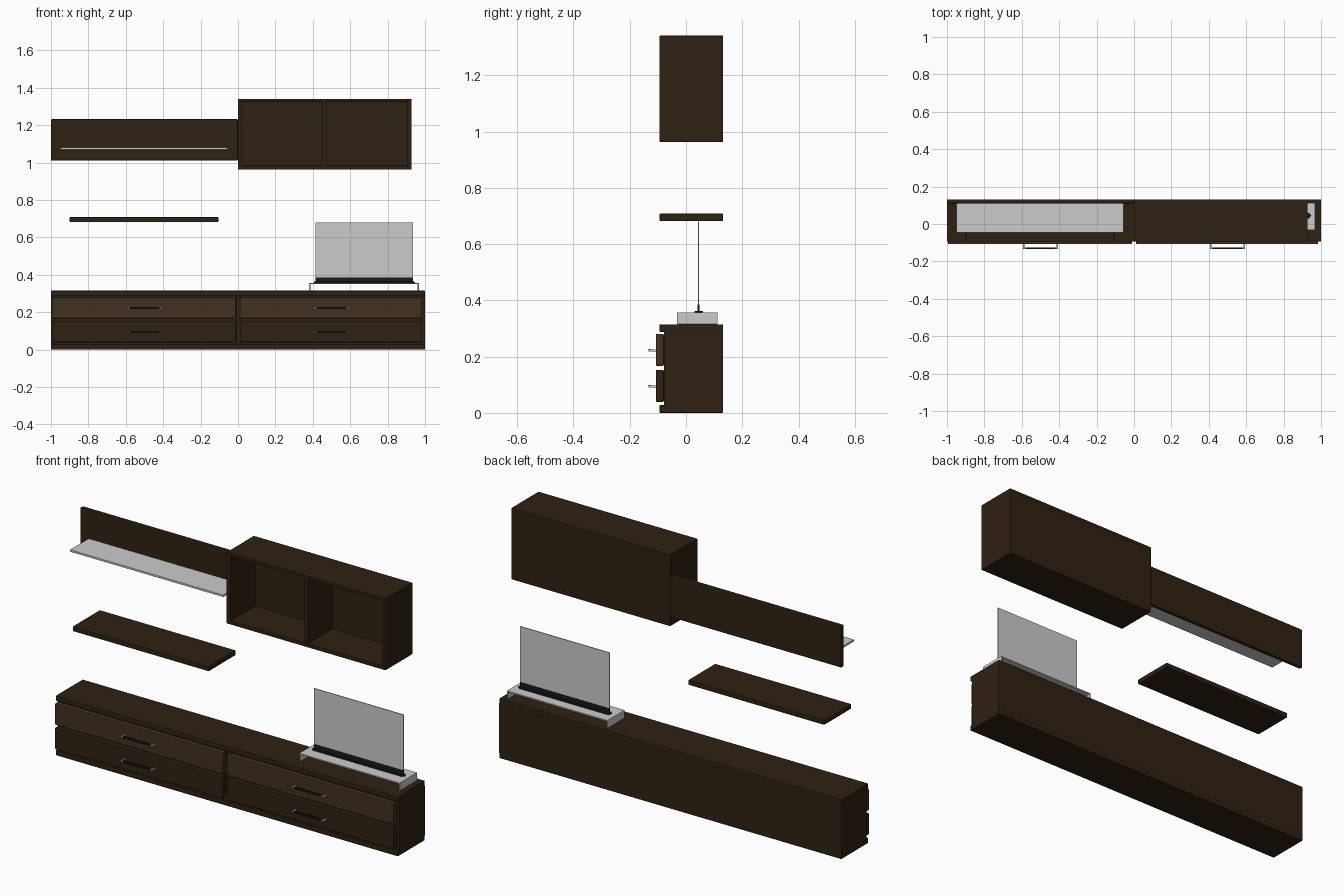
import bpy, bmesh

if "Cube" in bpy.data.objects:
    bpy.data.objects.remove(bpy.data.objects["Cube"])


def material(name, rgb):
    m = bpy.data.materials.new(name)
    m.diffuse_color = (*rgb, 1)
    m.use_nodes = True
    m.node_tree.nodes["Principled BSDF"].inputs["Base Color"].default_value = m.diffuse_color
    return m


dark = material("dark_wood", (0.028, 0.015, 0.006))
light = material("light_wood", (0.055, 0.03, 0.015))
black = material("black_plastic", (0.01, 0.01, 0.01))


def finish(name, bm, mat, bevel):
    bmesh.ops.recalc_face_normals(bm, faces=bm.faces)
    mesh = bpy.data.meshes.new(name)
    bm.to_mesh(mesh)
    bm.free()
    ob = bpy.data.objects.new(name, mesh)
    bpy.context.collection.objects.link(ob)
    if mat:
        mesh.materials.append(mat)
    if bevel:
        mod = ob.modifiers.new("soft_edges", 'BEVEL')
        mod.width = bevel
        mod.segments = 2
    return ob


def box(name, x, y, z, mat=None, bevel=0.0):
    """Box from (min, max) pairs."""
    bm = bmesh.new()
    bmesh.ops.create_cube(bm, size=1)
    for v in bm.verts:
        v.co = [(a + b) / 2 + c * (b - a) for c, (a, b) in zip(v.co, (x, y, z))]
    return finish(name, bm, mat, bevel)


def extrude(name, outline, axis, start, end, mat=None, bevel=0.0):
    """Extrude a 2D outline along y (outline is xz) or z (outline is xy)."""
    bm = bmesh.new()
    pts = [(a, start, b) if axis == 'y' else (a, b, start) for a, b in outline]
    face = bm.faces.new([bm.verts.new(p) for p in pts])
    ext = bmesh.ops.extrude_face_region(bm, geom=[face])
    d = end - start
    vec = (0, d, 0) if axis == 'y' else (0, 0, d)
    bmesh.ops.translate(bm, vec=vec,
                        verts=[g for g in ext["geom"] if isinstance(g, bmesh.types.BMVert)])
    return finish(name, bm, mat, bevel)


FRONT, BACK = -0.094, 0.132

# Low cabinet carcass
box("base_bottom", (-1, 1), (FRONT, BACK), (0, 0.028), dark, 0.003)
box("base_top", (-1, 1), (FRONT, BACK), (0.288, 0.315), dark, 0.003)
box("base_back", (-0.98, 0.98), (0.115, BACK), (0.026, 0.29), dark)
for name, x in (("left_side", -0.99), ("divider", 0.0), ("right_side", 0.99)):
    box("base_" + name, (x - 0.01, x + 0.01), (-0.079, BACK), (0.026, 0.29), dark)

# Drawers with box and bracket handle
for side, x0, x1, hx in (("left", -0.995, -0.012, -0.5), ("right", 0.010, 0.985, 0.5)):
    for row, z0, z1, hz, mat in (("lower", 0.039, 0.153, 0.094, dark),
                                 ("upper", 0.167, 0.281, 0.222, light)):
        tag = f"{side}_{row}"
        box(f"drawer_front_{tag}", (x0, x1), (-0.107, -0.079), (z0, z1), mat, 0.004)
        box(f"drawer_box_{tag}", (x0 + 0.03, x1 - 0.03), (-0.08, 0.1),
            (z0 + 0.005, z1 - 0.01), dark)
        l, r = hx - 0.093, hx + 0.093
        extrude(f"handle_{tag}",
                [(l, -0.106), (l, -0.133), (r, -0.133), (r, -0.106), (r - 0.007, -0.106),
                 (r - 0.007, -0.126), (l + 0.007, -0.126), (l + 0.007, -0.106)],
                'z', hz - 0.004, hz + 0.004, None, 0.001)
        box(f"handle_grip_{tag}", (l + 0.012, r - 0.012), (-0.1335, -0.1255),
            (hz - 0.0045, hz + 0.0045), black)

# Open wall cabinet
Z0, Z1 = 0.963, 1.341
for name, x in (("left", 0.010), ("divider", 0.463), ("right", 0.917)):
    box("wall_cabinet_" + name, (x - 0.011, x + 0.011), (FRONT, BACK),
        (Z0 + 0.001, Z1 - 0.001), dark, 0.002)
for name, a, b in (("bottom", Z0, Z0 + 0.02), ("top", Z1 - 0.016, Z1)):
    box("wall_cabinet_" + name, (0, 0.927), (FRONT + 0.001, BACK), (a, b), dark, 0.002)
box("wall_cabinet_back", (0.005, 0.922), (0.115, BACK - 0.001), (Z0 + 0.01, Z1 - 0.01), dark)

# Wall panel with glass shelf, and floating shelf
box("wall_panel", (-1, 0), (0.110, BACK), (1.010, 1.232), dark, 0.006)
box("glass_shelf", (-0.95, -0.055), (-0.045, 0.112), (1.07, 1.08))
box("floating_shelf", (-0.9, -0.105), (FRONT, BACK), (0.682, 0.708), dark, 0.003)

# Glass riser: upside-down U
l, r, b, t, w = 0.38, 0.968, 0.315, 0.357, 0.007
extrude("screen_riser", [(l, b), (l, t), (r, t), (r, b), (r - w, b), (r - w, t - w),
                         (l + w, t - w), (l + w, b)], 'y', -0.032, 0.112, None, 0.0015)

# Flat screen on a pointed foot
extrude("screen_foot", [(0.405, 0.045), (0.415, 0.03), (0.935, 0.03), (0.947, 0.045),
                        (0.935, 0.06), (0.415, 0.06)], 'z', 0.356, 0.363, black, 0.002)
box("screen_bezel", (0.414, 0.936), (0.041, 0.048), (0.36, 0.386), black)
box("screen_panel", (0.414, 0.936), (0.0425, 0.0465), (0.385, 0.68))
